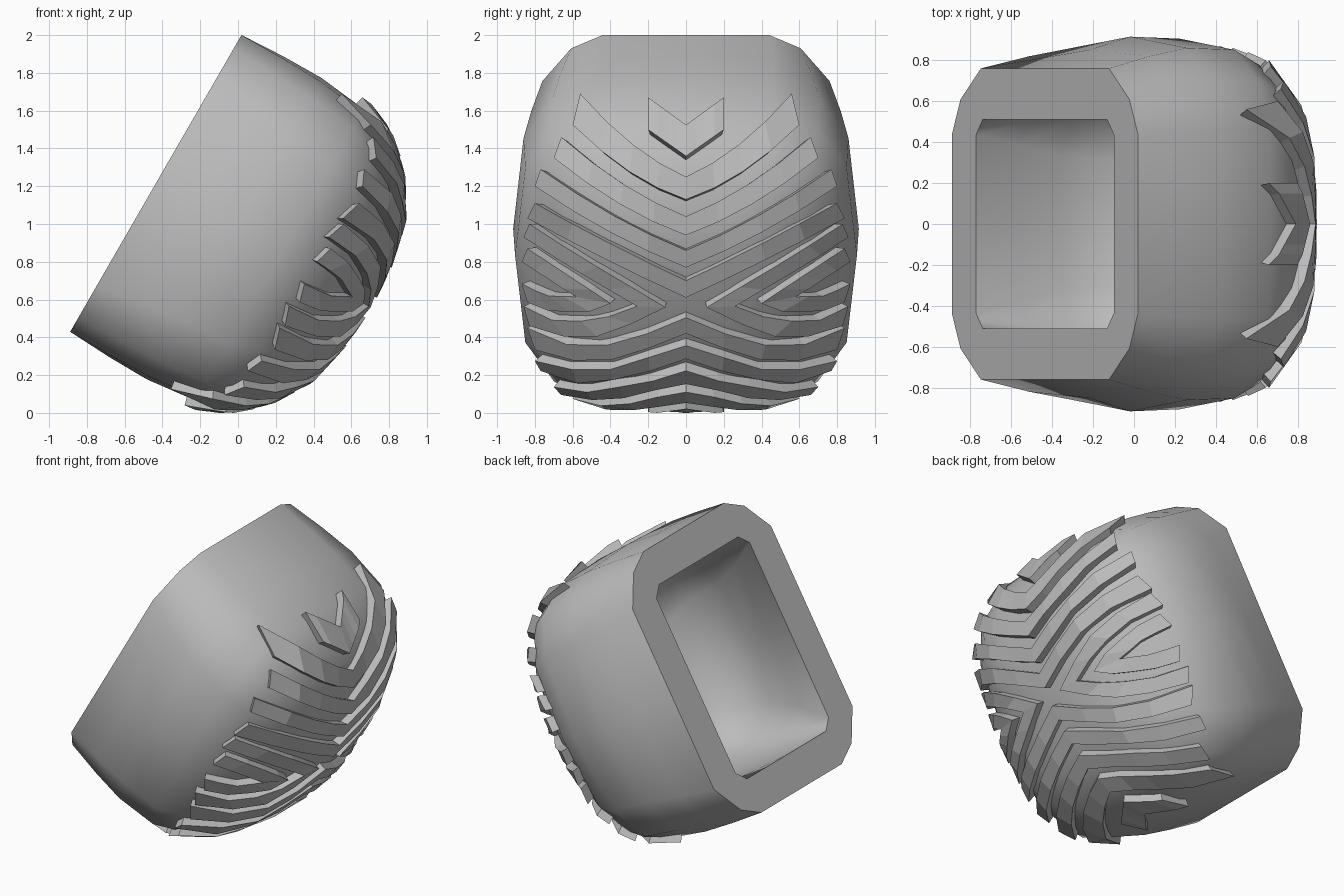
import bpy, bmesh
from mathutils import Matrix, Vector
from mathutils.bvhtree import BVHTree

cube = bpy.data.objects.get("Cube")
if cube:
    bpy.data.objects.remove(cube, do_unlink=True)

grey = bpy.data.materials.new("plain grey")
grey.use_nodes = True
grey.diffuse_color = (0.5, 0.5, 0.5, 1)
grey.node_tree.nodes["Principled BSDF"].inputs["Base Color"].default_value = (0.5, 0.5, 0.5, 1)

# Local frame: x along the cap's length, z from the rim into the dome
FRAME = Matrix(((0.5, 0, 0.866, -0.435),
                (0, -1, 0, 0),
                (0.866, 0, -0.5, 1.215),
                (0, 0, 0, 1)))
INVERSE = FRAME.inverted()
CORE = Vector((0, 0, 0.45))
TREAD = 0.055

# Rings: half length, half width, depth, roundness of the outline
OUTER = [(0.907, 0.76, 0, 0), (0.92, 0.85, 0.25, 0.6), (0.922, 0.915, 0.48, 1),
         (0.89, 0.905, 0.76, 1), (0.81, 0.825, 0.93, 1), (0.68, 0.69, 1.07, 1),
         (0.47, 0.48, 1.2, 1), (0.23, 0.24, 1.25, 1)]
INNER = [(0.675, 0.51, 0, 0), (0.682, 0.6, 0.25, 0.6), (0.675, 0.66, 0.48, 1),
         (0.63, 0.63, 0.72, 1), (0.5, 0.5, 0.88, 1), (0.27, 0.27, 0.98, 1)]
OUTER_CORNER = [(1, 0), (1, 0.58), (0.91, 0.8), (0.69, 1), (0, 1)]
INNER_CORNER = [(1, 0), (1, 0.85), (0.95, 0.925), (0.9, 1), (0, 1)]
ROUND_CORNER = [(1, 0), (0.98, 0.5), (0.87, 0.77), (0.6, 0.94), (0, 1)]


def outline(corner, roundness):
    """Round off a quarter outline and mirror it into all four quadrants."""
    quarter = [Vector(p).lerp(Vector(q), roundness) for p, q in zip(corner, ROUND_CORNER)]
    half = quarter + [Vector((-p.x, p.y)) for p in reversed(quarter[:-1])]
    return half + [Vector((p.x, -p.y)) for p in reversed(half[1:-1])]


def loft(bm, rings, corner, tip):
    """Skin the rings and close the far end; return the first ring."""
    loops = [[bm.verts.new((p.x * a, p.y * b, z)) for p in outline(corner, r)]
             for a, b, z, r in rings]
    for a, b in zip(loops, loops[1:]):
        bridge(bm, a, b)
    end = bm.verts.new((0, 0, tip))
    last = loops[-1]
    for i in range(len(last)):
        bm.faces.new((last[i - 1], last[i], end))
    return loops[0]


def bridge(bm, a, b):
    for i in range(len(a)):
        bm.faces.new((a[i - 1], a[i], b[i], b[i - 1]))


def finish(bm, name):
    bmesh.ops.recalc_face_normals(bm, faces=bm.faces[:])
    mesh = bpy.data.meshes.new(name)
    bm.to_mesh(mesh)
    bm.free()
    mesh.materials.append(grey)
    obj = bpy.data.objects.new(name, mesh)
    bpy.context.collection.objects.link(obj)
    obj.matrix_world = FRAME
    return obj


# Hollow padded shell
bm = bmesh.new()
bridge(bm, loft(bm, OUTER, OUTER_CORNER, 1.265), loft(bm, INNER, INNER_CORNER, 1.01))
shell = finish(bm, "hollow_shell")
bpy.context.view_layer.objects.active = shell
shell.select_set(True)
bpy.ops.object.shade_smooth_by_angle(angle=0.9)
shell.select_set(False)

# Swollen copy of the outside, which the tread tops follow
bm = bmesh.new()
loft(bm, OUTER, OUTER_CORNER, 1.265)
bmesh.ops.recalc_face_normals(bm, faces=bm.faces[:])
bm.normal_update()
moves = [v.normal * (TREAD if v.normal.dot(v.co - CORE) > 0 else -TREAD) for v in bm.verts]
for v, move in zip(bm.verts, moves):
    v.co += move
surface = BVHTree.FromBMesh(bm)
bm.free()


def project(y, z):
    """Drop a point sideways onto the swollen surface."""
    start = INVERSE @ Vector((3, y, z))
    way = INVERSE.to_3x3() @ Vector((-1, 0, 0))
    hit = surface.ray_cast(start, way)[0]
    return hit or surface.find_nearest(INVERSE @ Vector((0.45, y, z)))[0]


def tread(name, upper, lower, sag, axis, steps=4):
    """Raised bar between two edges, starting on a mirror plane."""
    bm = bmesh.new()
    sections = []
    for k in range(steps + 1):
        t = k / steps
        tops = []
        for (y0, z0), (y1, z1) in (upper, lower):
            p = project(y0 + (y1 - y0) * t, z0 + (z1 - z0) * t - sag * 4 * t * (1 - t))
            if k == 0:
                p[axis] = 0
            tops.append(p)
        bases = [p - (p - CORE).normalized() * 0.11 for p in tops]
        sections.append([bm.verts.new(p) for p in (tops[0], tops[1], bases[1], bases[0])])
    for a, b in zip(sections, sections[1:]):
        bridge(bm, a, b)
    bm.faces.new(sections[-1])
    obj = finish(bm, name)
    mirror = obj.modifiers.new("Mirror", "MIRROR")
    mirror.use_axis = (True, True, False)
    mirror.merge_threshold = 0.002


# Chevrons: start heights on the centre line, then the two outer end points
CHEVRONS = [(1.525, 1.36, (0.2, 1.67), (0.2, 1.5), 0),
            (1.25, 1.13, (0.56, 1.69), (0.6, 1.525), 0.05),
            (1.04, 0.94, (0.66, 1.46), (0.7, 1.35), 0.04),
            (0.86, 0.77, (0.77, 1.29), (0.8, 1.2), 0.03),
            (0.70, 0.61, (0.8, 1.11), (0.84, 1.03), 0.01)]
for i, (top, low, top_end, low_end, sag) in enumerate(CHEVRONS):
    tread(f"chevron_tread_{i + 1}", ((0, top), top_end), ((0, low), low_end), sag, 1)

# Sideways chevrons that fill the flanks
tread("inner_side_tread", ((0.11, 0.565), (0.83, 1.0)), ((0.26, 0.57), (0.86, 0.93)), 0.01, 0)
tread("outer_side_tread", ((0.4, 0.58), (0.84, 0.87)), ((0.58, 0.61), (0.87, 0.8)), 0, 0)
